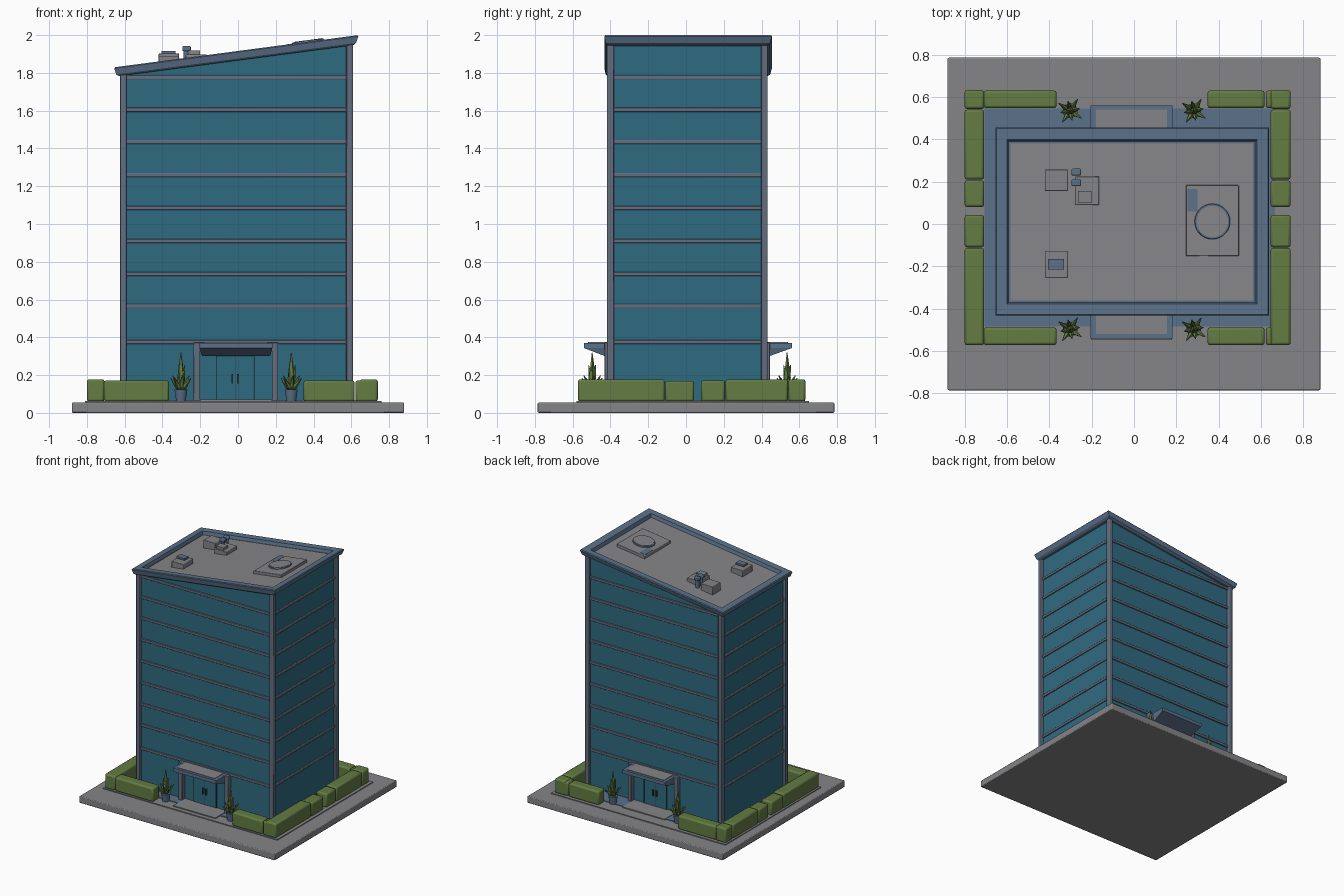
import bpy, bmesh, math
from mathutils import Matrix, Vector

if "Cube" in bpy.data.objects:
    bpy.data.objects.remove(bpy.data.objects["Cube"])

def mat(name, r, g, b):
    m = bpy.data.materials.new(name)
    m.diffuse_color = (r, g, b, 1)
    m.use_nodes = True
    m.node_tree.nodes["Principled BSDF"].inputs["Base Color"].default_value = m.diffuse_color
    return m

GREY = mat("concrete grey", 0.235, 0.235, 0.25)
FRAME = mat("frame blue grey", 0.125, 0.155, 0.21)
BLUE = mat("slate blue", 0.105, 0.165, 0.25)
GLASS = mat("teal glass", 0.028, 0.145, 0.22)
HEDGE = mat("hedge green", 0.125, 0.2, 0.055)
LEAF = mat("leaf green", 0.12, 0.2, 0.05)
DARK = mat("dark metal", 0.03, 0.06, 0.09)

SLOPE = 0.1318                      # roof rises towards +x
def roof_z(x):
    return 1.916 + SLOPE * x

def finish(bm, name, material, bevel=0, smooth=False):
    bmesh.ops.recalc_face_normals(bm, faces=bm.faces)
    me = bpy.data.meshes.new(name)
    bm.to_mesh(me)
    bm.free()
    ob = bpy.data.objects.new(name, me)
    bpy.context.collection.objects.link(ob)
    me.materials.append(material)
    if bevel:
        mod = ob.modifiers.new("bevel", 'BEVEL')
        mod.width, mod.segments = bevel, 2
    if smooth:
        bpy.ops.object.select_all(action='DESELECT')
        ob.select_set(True)
        bpy.context.view_layer.objects.active = ob
        bpy.ops.object.shade_smooth_by_angle(angle=math.radians(40))
    return ob

def loft(name, material, rings, bevel=0):
    """Stack of rectangles (x0, x1, y0, y1, z, slope), capped at both ends."""
    bm = bmesh.new()
    loops = []
    for x0, x1, y0, y1, z, s in rings:
        loops.append([bm.verts.new((x, y, z + s * x))
                      for x, y in ((x0, y0), (x1, y0), (x1, y1), (x0, y1))])
    for a, b in zip(loops, loops[1:]):
        for i in range(4):
            j = (i + 1) % 4
            bm.faces.new((a[i], a[j], b[j], b[i]))
    bm.faces.new(loops[0])
    bm.faces.new(loops[-1])
    return finish(bm, name, material, bevel, bevel > 0)

def box(name, material, x0, x1, y0, y1, z0, z1, s0=0, s1=0, bevel=0):
    return loft(name, material, [(x0, x1, y0, y1, z0, s0), (x0, x1, y0, y1, z1, s1)], bevel)

def cylinder(name, material, x, y, z0, z1, r0, r1, n=16, slope=0):
    bm = bmesh.new()
    bmesh.ops.create_cone(bm, cap_ends=True, segments=n, radius1=r0, radius2=r1, depth=z1 - z0,
                          matrix=Matrix.Translation((x, y, (z0 + z1) / 2)))
    for v in bm.verts:
        v.co.z += slope * v.co.x
    return finish(bm, name, material, 0, True)

# ground slab, planting kerb and paved surround
box("base_slab", GREY, -0.88, 0.88, -0.785, 0.785, 0, 0.055, bevel=0.006)
box("kerb", GREY, -0.81, 0.76, -0.58, 0.65, 0.05, 0.062)
box("building_surround", BLUE, -0.705, 0.665, -0.485, 0.545, 0.05, 0.067)

# glass body with sloping top
box("glass_body", GLASS, -0.607, 0.588, -0.397, 0.41, 0.06, 1.88, 0, SLOPE)

# corner columns
for cx in (-0.608, 0.591):
    for cy in (-0.4, 0.414):
        box("corner_column", FRAME, cx - 0.018, cx + 0.018, cy - 0.018, cy + 0.018,
            0.06, 1.88, 0, SLOPE, bevel=0.005)

# floor bands round all four sides
for z in (0.375, 0.565, 0.735, 0.91, 1.085, 1.26, 1.435, 1.605, 1.775):
    box("floor_band", FRAME, -0.615, 0.596, -0.406, 0.419, z - 0.011, z + 0.011, bevel=0.004)

# roof: flared fascia with raised parapet and recessed middle
loft("roof_parapet", BLUE, [
    (-0.63, 0.61, -0.415, 0.43, 1.866, SLOPE),
    (-0.645, 0.625, -0.425, 0.445, 1.876, SLOPE),
    (-0.655, 0.637, -0.432, 0.455, 1.91, SLOPE),
    (-0.65, 0.633, -0.428, 0.45, 1.916, SLOPE),
    (-0.6, 0.58, -0.378, 0.398, 1.914, SLOPE),
    (-0.592, 0.572, -0.37, 0.39, 1.888, SLOPE)])
box("roof_deck", GREY, -0.582, 0.562, -0.36, 0.38, 1.882, 1.892, SLOPE, SLOPE)

# rooftop boxes
for x0, x1, y0, y1, h in ((-0.42, -0.312, 0.155, 0.258, 0.06), (-0.278, -0.165, 0.09, 0.225, 0.035),
                          (-0.42, -0.312, -0.255, -0.128, 0.045)):
    zt = roof_z((x0 + x1) / 2) - 0.025
    box("roof_vent_box", GREY, x0, x1, y0, y1, zt - 0.02, zt + h, bevel=0.004)
box("roof_vent_cap", GREY, -0.265, -0.2, 0.1, 0.155, 1.89, 1.918)
box("vent_panel", BLUE, -0.405, -0.33, -0.215, -0.165, 1.9, 1.915)
# bent vent pipes
for y in (0.195, 0.245):
    cylinder("roof_pipe", BLUE, -0.275, y, 1.85, 1.935, 0.014, 0.014, 10)
    box("roof_pipe_elbow", BLUE, -0.295, -0.25, y - 0.016, y + 0.016, 1.915, 1.942, bevel=0.006)

# large cooling unit with round fan
box("cooling_unit", GREY, 0.245, 0.495, -0.152, 0.183, 1.885, 1.915, SLOPE, SLOPE, bevel=0.004)
cylinder("fan_ring", BLUE, 0.37, 0.012, 1.912, 1.923, 0.085, 0.082, 28, SLOPE)
cylinder("fan_disc", GREY, 0.37, 0.012, 1.915, 1.925, 0.074, 0.074, 28, SLOPE)
box("cooling_unit_panel", BLUE, 0.252, 0.3, 0.06, 0.165, 1.912, 1.917, SLOPE, SLOPE)

# entrances, front and back
for side, wall, tip in ((-1, -0.397, -0.54), (1, 0.41, 0.56)):
    def span(a, b):
        return tuple(sorted((wall + side * a, wall + side * b)))
    for x0, x1 in ((-0.235, -0.2), (0.18, 0.213)):
        box("portal_post", FRAME, x0, x1, *span(-0.01, 0.035), 0.06, 0.365, bevel=0.004)
    box("portal_lintel", FRAME, -0.235, 0.213, *span(-0.01, 0.035), 0.345, 0.372, bevel=0.004)
    ys = tuple(sorted((wall, tip)))
    loft("canopy", BLUE, [(-0.19, 0.17, *span(0, 0.03), 0.3, 0),
                          (-0.205, 0.182, *ys, 0.343, 0), (-0.205, 0.182, *ys, 0.37, 0)])
    box("canopy_top", GREY, -0.18, 0.155, *sorted((wall, tip - side * 0.02)), 0.365, 0.374)
    # glazed doors, their joints and handles
    box("door_glass", GLASS, -0.115, 0.085, *span(-0.005, 0.006), 0.065, 0.335)
    for x in (-0.115, -0.015, 0.085):
        box("door_joint", DARK, x - 0.002, x + 0.002, *span(0, 0.009), 0.065, 0.335)
    for x in (-0.03, 0.0):
        box("door_handle", DARK, x - 0.004, x + 0.004, *span(0, 0.02), 0.155, 0.205)
    box("door_step", GREY, -0.2, 0.18, *span(0, 0.15), 0.05, 0.07)

# hedge blocks
for x0, x1 in ((-0.8, -0.707), (0.645, 0.74)):
    for y0, y1, h in ((-0.572, -0.113, 0.178), (-0.11, 0.043, 0.17), (0.08, 0.206, 0.172),
                      (0.21, 0.54, 0.178), (0.543, 0.632, 0.178)):
        box("side_hedge", HEDGE, x0, x1, y0, y1, 0.06, h, bevel=0.012)
for y0, y1 in ((-0.572, -0.488), (0.547, 0.63)):
    for x0, x1 in ((-0.71, -0.365), (0.347, 0.617), (0.622, 0.7)):
        box("front_back_hedge", HEDGE, x0, x1, y0, y1, 0.06, 0.172, bevel=0.012)

# potted spiky plants
def plant(px, py):
    cylinder("plant_pot", BLUE, px, py, 0.06, 0.125, 0.026, 0.036, 10)
    bm = bmesh.new()
    blades = [(0, 0, 0.205, 0.02)]
    blades += [(k * math.tau / 8 + 0.2, 0.75 if k % 2 else 0.5, 0.095, 0.014) for k in range(8)]
    blades += [(k * math.tau / 3, 0.15, 0.14, 0.014) for k in range(3)]
    for turn, tilt, length, r in blades:
        m = (Matrix.Translation((px, py, 0.115)) @ Matrix.Rotation(turn, 4, 'Z')
             @ Matrix.Rotation(tilt, 4, 'Y'))
        # each blade is widest a third of the way up
        for ra, rb, a, b in ((r * 0.5, r, 0, length * 0.35), (r, 0.002, length * 0.35, length)):
            bmesh.ops.create_cone(bm, cap_ends=True, segments=5, radius1=ra, radius2=rb, depth=b - a,
                                  matrix=m @ Matrix.Translation(Vector((0, 0, (a + b) / 2))))
    finish(bm, "plant_leaves", LEAF)

for px in (-0.302, 0.282):
    for py in (-0.497, 0.535):
        plant(px, py)
